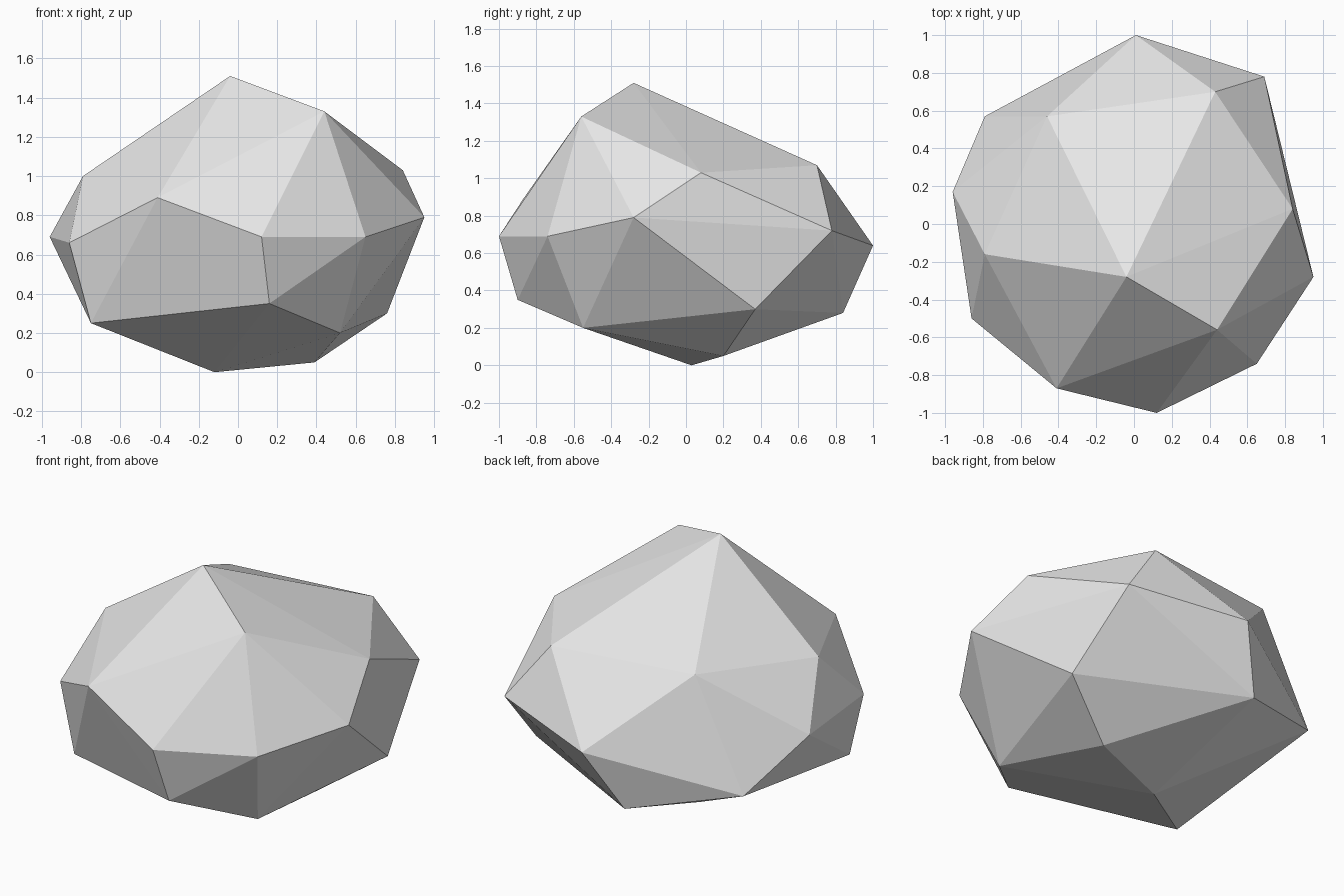
import bpy
import bmesh

# Remove the default cube
default_cube = bpy.data.objects.get("Cube")
if default_cube:
    bpy.data.objects.remove(default_cube, do_unlink=True)


def make_material(name, colour):
    material = bpy.data.materials.new(name)
    material.use_nodes = True
    material.diffuse_color = colour
    material.node_tree.nodes["Principled BSDF"].inputs["Base Color"].default_value = colour
    return material


# Corner points of the boulder, grouped from the crown down to the base
crown = [(-.04, -.28, 1.51), (.44, -.56, 1.33)]
shoulder = [(.84, .08, 1.03), (.43, .70, 1.07), (-.46, .57, 1.08),
            (-.79, -.16, 1.0), (-.41, -.87, .89)]
waist = [(.95, -.28, .79), (.69, .78, .72), (.01, 1.0, .64), (-.96, .17, .69),
         (-.86, -.5, .66), (.12, -1.0, .69), (.65, -.74, .69)]
underside = [(.76, .37, .3), (-.17, .84, .28), (-.79, .57, .42),
             (-.75, -.52, .25), (.16, -.9, .35), (.52, -.55, .2)]
base = [(.39, .2, .05), (-.12, .03, 0)]


def build_boulder(name, corner_groups, material):
    """Wrap the corner points in a faceted convex shell."""
    bm = bmesh.new()
    for group in corner_groups:
        for corner in group:
            bm.verts.new(corner)
    bmesh.ops.convex_hull(bm, input=list(bm.verts))
    loose = [vert for vert in bm.verts if not vert.link_faces]
    bmesh.ops.delete(bm, geom=loose, context="VERTS")
    bmesh.ops.recalc_face_normals(bm, faces=list(bm.faces))
    for face in bm.faces:
        face.smooth = False
    mesh = bpy.data.meshes.new(name)
    bm.to_mesh(mesh)
    bm.free()
    mesh.materials.append(material)
    boulder = bpy.data.objects.new(name, mesh)
    bpy.context.collection.objects.link(boulder)
    return boulder


# Single flat-shaded boulder in plain stone grey
stone_grey = make_material("stone grey", (.8, .8, .8, 1))
build_boulder("boulder", [crown, shoulder, waist, underside, base], stone_grey)
